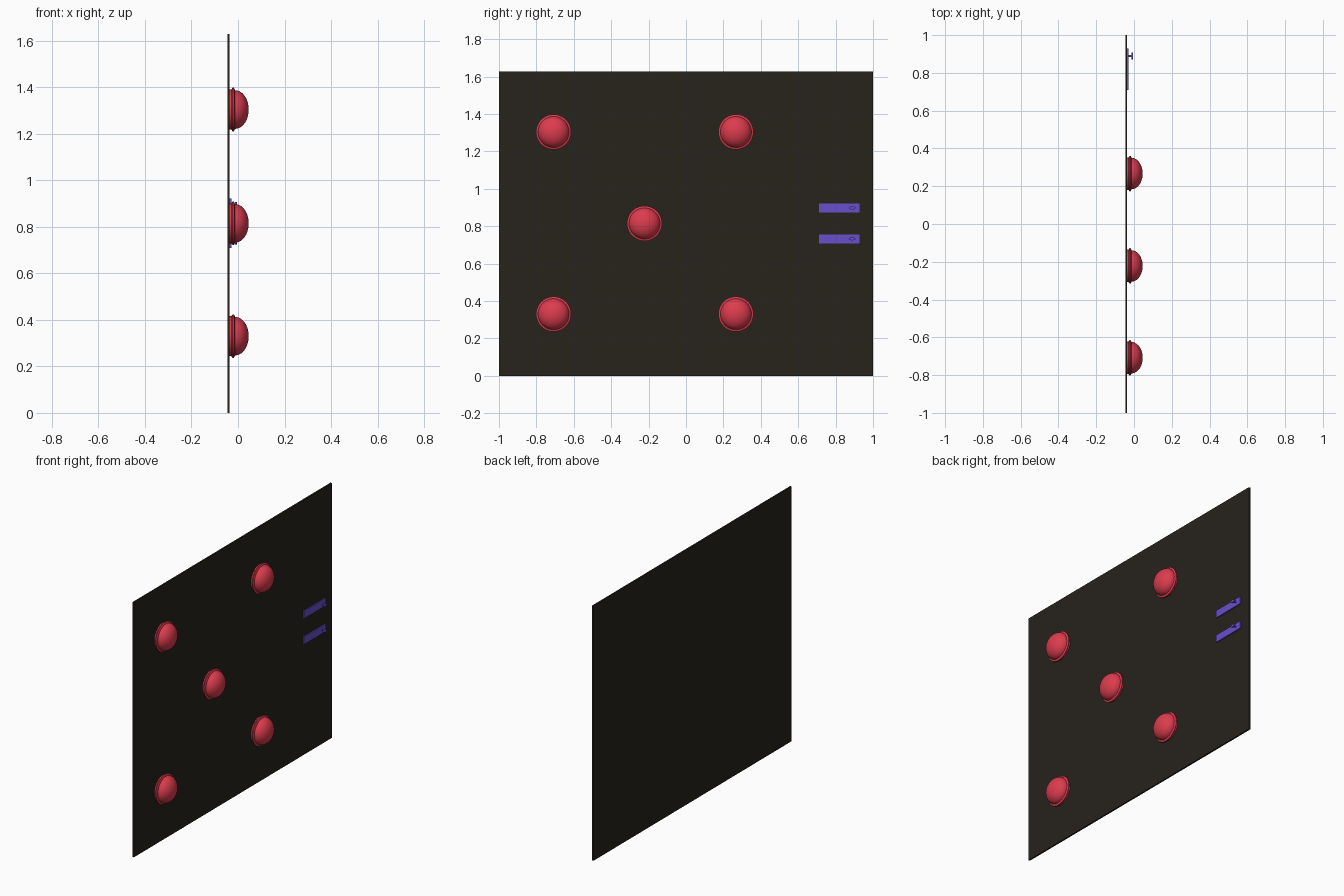
import bpy, bmesh, math
from mathutils import Matrix, Vector

if "Cube" in bpy.data.objects:
    bpy.data.objects.remove(bpy.data.objects["Cube"])


def material(name, rgb):
    m = bpy.data.materials.new(name)
    m.diffuse_color = (*rgb, 1)
    m.use_nodes = True
    m.node_tree.nodes["Principled BSDF"].inputs["Base Color"].default_value = m.diffuse_color
    return m


DARK = material("dark_panel", (0.02, 0.017, 0.012))
RED = material("red", (0.72, 0.045, 0.075))
PURPLE = material("purple", (0.14, 0.08, 0.6))
FACE = -0.036  # x of the panel's front face


def finish(bm, name, mat, smooth=False):
    bmesh.ops.recalc_face_normals(bm, faces=bm.faces)
    me = bpy.data.meshes.new(name)
    bm.to_mesh(me)
    bm.free()
    ob = bpy.data.objects.new(name, me)
    bpy.context.collection.objects.link(ob)
    me.materials.append(mat)
    if smooth:
        bpy.context.view_layer.objects.active = ob
        bpy.ops.object.select_all(action='DESELECT')
        ob.select_set(True)
        bpy.ops.object.shade_smooth_by_angle(angle=math.radians(35))
    return ob


def box(name, x, y, z, mat):
    bm = bmesh.new()
    size = [b - a for a, b in (x, y, z)]
    mid = [(a + b) / 2 for a, b in (x, y, z)]
    bmesh.ops.create_cube(bm, size=1, matrix=Matrix.Translation(mid) @ Matrix.Diagonal((*size, 1)))
    return finish(bm, name, mat)


def lathe(name, profile, y, z, mat, squash=1.0, steps=40):
    """Spin (radius, x) points about an axis along x; squash flattens it in z."""
    bm = bmesh.new()
    vs = [bm.verts.new((x, r, 0)) for r, x in profile]
    edges = [bm.edges.new(p) for p in zip(vs, vs[1:])]
    bmesh.ops.spin(bm, geom=vs + edges, cent=(0, 0, 0), axis=(1, 0, 0),
                   angle=2 * math.pi, steps=steps)
    bmesh.ops.remove_doubles(bm, verts=bm.verts, dist=1e-5)
    for v in bm.verts:
        v.co = Vector((v.co.x, v.co.y + y, v.co.z * squash + z))
    return finish(bm, name, mat, True)


# Flat upright panel
box("panel", (-0.046, FACE), (-1, 1), (0, 1.628), DARK)

# Flanged domes: four corners and one in the middle
flange = [(0, FACE), (0.086, FACE), (0.086, -0.029), (0.094, -0.023), (0.094, -0.018),
          (0.084, -0.013)]
dome = [(0.083 * math.cos(a), -0.013 + 0.059 * math.sin(a))
        for a in (math.pi / 2 * i / 10 for i in range(11))]
dome[-1] = (0, 0.046)
spots = [(y, z) for y in (-0.708, 0.267) for z in (0.33, 1.304)] + [(-0.222, 0.815)]
for i, (y, z) in enumerate(spots):
    lathe(f"dome_button_{i + 1}", flange + dome, y, z, RED)

# Two straps, each with a stemmed oval knob
knob = [(0, FACE), (0.005, FACE), (0.005, -0.012), (0.018, -0.012), (0.018, -0.004), (0, -0.004)]
for i, z in enumerate((0.733, 0.898)):
    box(f"strap_{i + 1}", (FACE, -0.029), (0.71, 0.928), (z - 0.024, z + 0.024), PURPLE)
    lathe(f"strap_knob_{i + 1}", knob, 0.889, z, PURPLE, squash=0.45, steps=24)
